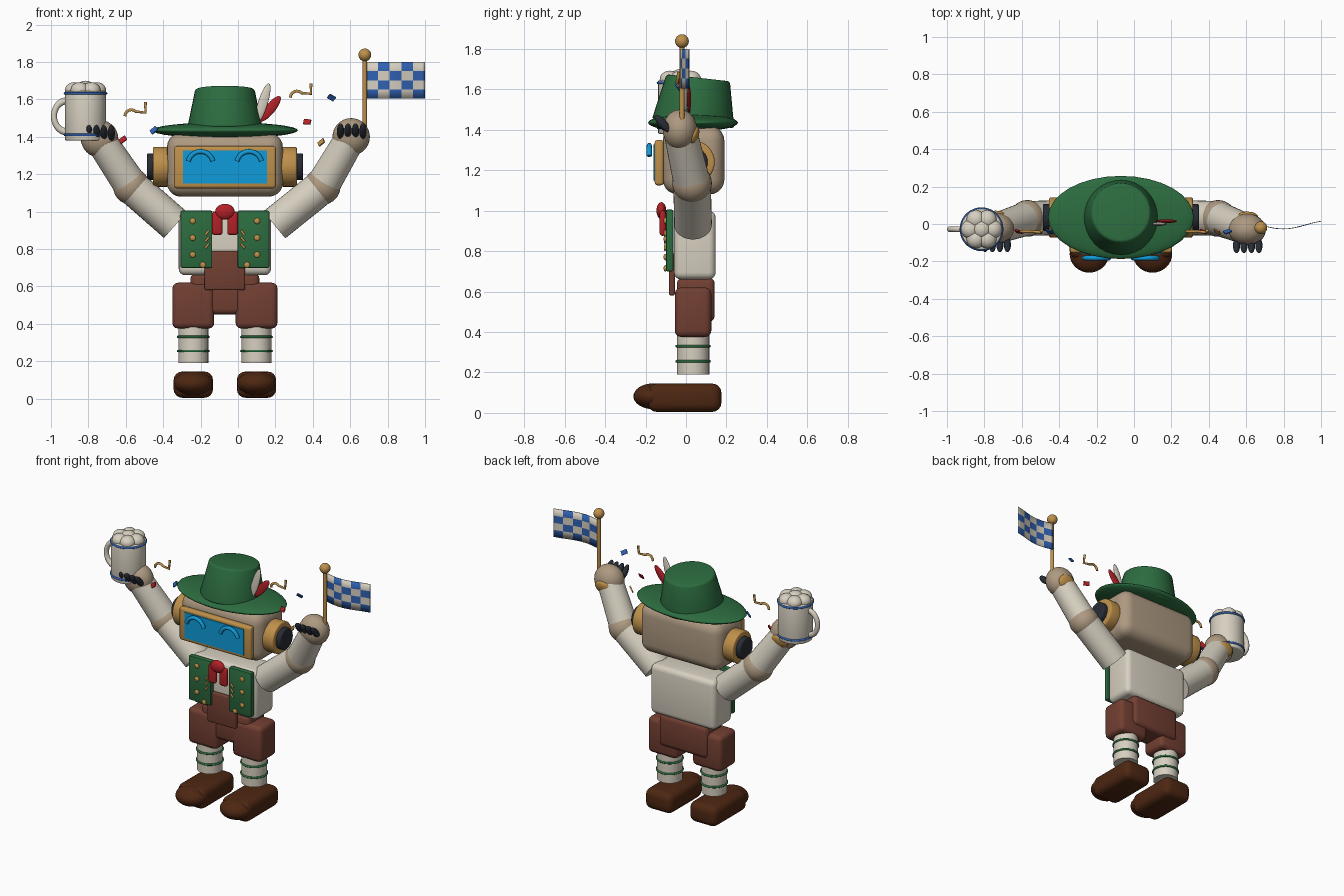
import bpy, math, random
from mathutils import Vector

if "Cube" in bpy.data.objects:
    bpy.data.objects.remove(bpy.data.objects["Cube"], do_unlink=True)


def material(name, r, g, b):
    m = bpy.data.materials.new(name)
    m.use_nodes = True
    m.diffuse_color = (r, g, b, 1)
    node = next(n for n in m.node_tree.nodes if n.type == 'BSDF_PRINCIPLED')
    node.inputs["Base Color"].default_value = (r, g, b, 1)
    node.inputs["Roughness"].default_value = 0.7
    return m


cream = material("cream", 0.68, 0.63, 0.53)
tan = material("tan", 0.42, 0.32, 0.22)
green = material("green", 0.025, 0.15, 0.05)
leather = material("leather_brown", 0.17, 0.05, 0.032)
shoe_brown = material("shoe_brown", 0.075, 0.02, 0.006)
gold = material("gold", 0.52, 0.28, 0.07)
red = material("red", 0.45, 0.015, 0.02)
screen_blue = material("screen_blue", 0.005, 0.33, 0.7)
flag_blue = material("flag_blue", 0.03, 0.12, 0.45)
dark = material("dark_grey", 0.02, 0.025, 0.035)


def finish(name, mat, bevel=0.0, segments=3):
    o = bpy.context.object
    o.name = name
    o.data.materials.append(mat)
    if bevel:
        bpy.ops.object.transform_apply(location=False, rotation=False, scale=True)
        b = o.modifiers.new("bevel", 'BEVEL')
        b.width, b.segments = bevel, segments
        bpy.ops.object.modifier_apply(modifier="bevel")
    bpy.ops.object.shade_smooth_by_angle(angle=math.radians(40))
    return o


def box(name, mat, x, y, z, bevel=0.0, segments=3):
    """Box from (low, high) pairs."""
    bpy.ops.mesh.primitive_cube_add(size=1, location=[sum(p) / 2 for p in (x, y, z)])
    bpy.context.object.scale = [p[1] - p[0] for p in (x, y, z)]
    return finish(name, mat, bevel, segments)


def rod(name, mat, a, b, r1, r2=None, bevel=0.0):
    """Cylinder or cone between two points."""
    a, b = Vector(a), Vector(b)
    bpy.ops.mesh.primitive_cone_add(vertices=32, radius1=r1, radius2=r1 if r2 is None else r2,
                                    depth=(b - a).length, location=(a + b) / 2,
                                    rotation=(b - a).to_track_quat('Z', 'Y').to_euler())
    return finish(name, mat, bevel)


def ball(name, mat, loc, size, rot=(0, 0, 0)):
    bpy.ops.mesh.primitive_uv_sphere_add(segments=32, ring_count=16, radius=1, location=loc, rotation=rot)
    bpy.context.object.scale = size
    return finish(name, mat)


def ring(name, mat, loc, radius, tube, rot=(0, 0, 0)):
    bpy.ops.mesh.primitive_torus_add(major_segments=36, minor_segments=10, major_radius=radius,
                                     minor_radius=tube, location=loc, rotation=rot)
    return finish(name, mat)


def tube(name, mat, points, radius):
    """Round tube through a few points."""
    c = bpy.data.curves.new(name, 'CURVE')
    c.dimensions = '3D'
    c.bevel_depth, c.bevel_resolution, c.use_fill_caps = radius, 3, True
    s = c.splines.new('POLY')
    s.points.add(len(points) - 1)
    for p, q in zip(s.points, points):
        p.co = (*q, 1)
    c.materials.append(mat)
    o = bpy.data.objects.new(name, c)
    bpy.context.collection.objects.link(o)
    return o


CX, CY = -0.07, 0.035   # body axis

# Legs: shoes, socks, shorts
for s, side in ((-1, "right"), (1, "left")):
    x = CX + s * 0.169
    box(side + "_shoe", shoe_brown, (x - 0.105, x + 0.105), (-0.19, 0.175), (0.005, 0.145), 0.045, 4)
    ball(side + "_shoe_toe", shoe_brown, (x, -0.16, 0.082), (0.105, 0.1, 0.064))
    rod(side + "_sock", cream, (x, CY, 0.19), (x, CY, 0.42), 0.08)
    for z in (0.255, 0.33):
        ring(side + "_sock_band", green, (x, CY, z), 0.081, 0.007)
    box(side + "_shorts_leg", leather, (x - 0.112, x + 0.112), (-0.055, 0.125), (0.375, 0.62), 0.03)
box("shorts_hips", leather, (CX - 0.185, CX + 0.185), (-0.045, 0.142), (0.45, 0.67), 0.03)
box("shorts_bib", leather, (CX - 0.108, CX + 0.108), (-0.085, -0.055), (0.58, 0.79), 0.01)

# Torso with vest, buttons and neck bow
box("torso", cream, (CX - 0.247, CX + 0.247), (-0.06, 0.147), (0.66, 1.0), 0.035, 4)
for s, side in ((-1, "right"), (1, "left")):
    xs = sorted((CX + s * 0.068, CX + s * 0.238))
    box(side + "_vest_panel", green, xs, (-0.1, -0.062), (0.7, 1.005), 0.008, 2)
    for dx, z in ((0.172, 0.95), (0.172, 0.86), (0.172, 0.77), (0.118, 0.715)):
        ball(side + "_vest_button", gold, (CX + s * dx, -0.102, z), (0.016, 0.009, 0.016))
    for k in range(3):
        rod(side + "_vest_clasp", gold, (CX + s * 0.085, -0.104, 0.9 - k * 0.035),
            (CX + s * 0.105, -0.104, 0.875 - k * 0.035), 0.006)
    xs = sorted((CX + s * 0.013, CX + s * 0.07))
    box(side + "_bow_tail", red, xs, (-0.13, -0.1), (0.875, 1.0), 0.014)
ball("bow_knot", red, (CX, -0.122, 1.0), (0.052, 0.024, 0.042))

# Head, screen, eyes and ears
box("head", tan, (CX - 0.31, CX + 0.31), (-0.115, 0.19), (1.08, 1.42), 0.075, 5)
box("screen_frame", gold, (CX - 0.273, CX + 0.273), (-0.155, -0.11), (1.125, 1.35), 0.015)
box("screen", screen_blue, (CX - 0.225, CX + 0.225), (-0.16, -0.152), (1.15, 1.328))
for s, side in ((-1, "right"), (1, "left")):
    x = CX + s * 0.13
    arc = [math.radians(15 + 150 * i / 12) for i in range(13)]
    tube(side + "_eye", screen_blue,
         [(x + 0.068 * math.cos(a), -0.182, 1.252 + 0.07 * math.sin(a)) for a in arc], 0.013)
    rod(side + "_ear", gold, (CX + s * 0.3, CY, 1.24), (CX + s * 0.385, CY, 1.24), 0.107, bevel=0.01)
    rod(side + "_ear_cap", dark, (CX + s * 0.37, CY, 1.24), (CX + s * 0.417, CY, 1.24), 0.072, bevel=0.008)

# Hat with two feathers
ball("hat_brim", green, (CX, CY, 1.435), (0.39, 0.222, 0.043))
rod("hat_crown", green, (CX, CY, 1.43), (CX, 0.06, 1.657), 0.205, 0.158, bevel=0.014)
ball("white_feather", cream, (0.133, 0.0, 1.58), (0.026, 0.01, 0.11), (0, 0.3, 0))
ball("red_feather", red, (0.172, 0.015, 1.55), (0.027, 0.01, 0.085), (0, 0.68, 0))

# Raised arms: shoulder, elbow, hand
arms = {"right": ((-0.335, CY, 0.93), (-0.57, 0.03, 1.135), (-0.74, -0.025, 1.39)),
        "left": ((0.195, CY, 0.93), (0.45, 0.03, 1.135), (0.605, -0.03, 1.4))}
for side, (shoulder, elbow, hand) in arms.items():
    rod(side + "_upper_arm", cream, shoulder, elbow, 0.093)
    ball(side + "_elbow", tan, elbow, (0.098, 0.098, 0.098))
    rod(side + "_forearm", cream, Vector(elbow).lerp(Vector(hand), 0.12), hand, 0.09, 0.082)
    ball(side + "_hand", tan, hand, (0.1, 0.085, 0.1))
    hx, hy, hz = hand
    ball(side + "_hand_disc", gold, (hx, hy + 0.066, hz - 0.03), (0.06, 0.025, 0.05), (-0.4, 0, 0))
    for k in range(4):
        x = hx + 0.003 + (k - 1.5) * 0.04
        ball(side + "_finger", dark, (x, hy - 0.085, hz + 0.03), (0.019, 0.021, 0.055), (0.75, 0, 0))

# Mug with handle, bands and foam
MX, MY = -0.815, -0.028
rod("mug", cream, (MX, MY, 1.38), (MX, MY, 1.645), 0.11, bevel=0.008)
for z in (1.41, 1.632):
    ring("mug_band", flag_blue, (MX, MY, z), 0.11, 0.007)
handle = ring("mug_handle", cream, (-0.915, MY, 1.51), 0.069, 0.016, (math.pi / 2, 0, 0))
handle.scale.y = 1.2
for k in range(6):
    a = k * math.pi / 3
    ball("foam", cream, (MX + 0.06 * math.cos(a), MY + 0.06 * math.sin(a), 1.65), (0.05, 0.05, 0.042))
ball("foam_top", cream, (MX, MY, 1.66), (0.05, 0.05, 0.04))

# Flag on its pole, checked in two colours
rod("flag_pole", gold, (0.678, -0.02, 1.36), (0.678, -0.02, 1.82), 0.012)
ball("pole_knob", gold, (0.678, -0.02, 1.838), (0.034, 0.034, 0.034))
COLS, ROWS, SUB = 5, 4, 4
nx = COLS * SUB
verts, faces = [], []
for j in range(ROWS + 1):
    for i in range(nx + 1):
        t = i / nx
        verts.append((0.685 + 0.314 * t, -0.01 - 0.02 * math.sin(t * 4.2) + 0.005 * t, 1.8 - 0.195 * j / ROWS))
for j in range(ROWS):
    for i in range(nx):
        a = j * (nx + 1) + i
        faces.append((a, a + nx + 1, a + nx + 2, a + 1))
mesh = bpy.data.meshes.new("flag")
mesh.from_pydata(verts, [], faces)
mesh.materials.append(cream)
mesh.materials.append(flag_blue)
for p in mesh.polygons:
    row, col = divmod(p.index, nx)
    p.material_index = (row + col // SUB) % 2
    p.use_smooth = True
flag = bpy.data.objects.new("flag", mesh)
bpy.context.collection.objects.link(flag)
solid = flag.modifiers.new("thickness", 'SOLIDIFY')
solid.thickness = 0.004

# Confetti and curled streamers
random.seed(4)
for x, z, mat in ((-0.615, 1.385, red), (-0.45, 1.435, flag_blue), (0.5, 1.61, flag_blue),
                  (0.37, 1.48, red), (0.445, 1.37, gold)):
    c = box("confetti", mat, (x - 0.02, x + 0.02), (-0.045, -0.037), (z - 0.014, z + 0.014))
    c.rotation_euler = [random.uniform(-0.8, 0.8) for _ in range(3)]
for x, z in ((-0.535, 1.53), (0.35, 1.63)):
    curl = [(x - 0.035 + 0.035 * math.cos(a), -0.04, z - 0.02 + 0.035 * math.sin(a))
            for a in (math.pi * (1 - k / 8) for k in range(7))]
    tube("streamer", gold, curl + [(x + 0.04, -0.045, z), (x + 0.04, -0.035, z + 0.055)], 0.008)
